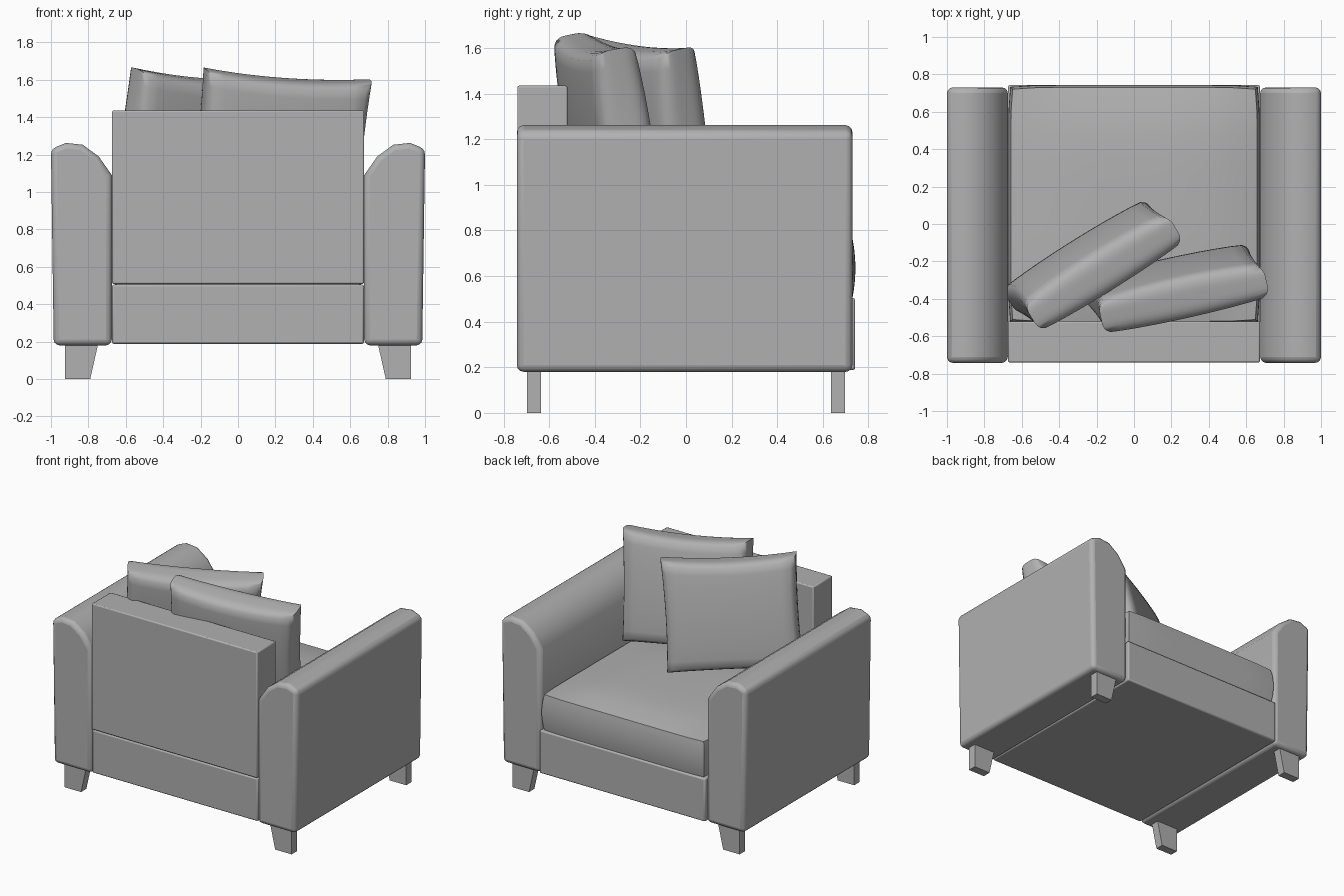
import bpy, bmesh
from math import radians

if "Cube" in bpy.data.objects:
    bpy.data.objects.remove(bpy.data.objects["Cube"])

# Mid-grey upholstery
grey = bpy.data.materials.new("grey_fabric")
grey.diffuse_color = (0.44, 0.44, 0.44, 1)
grey.use_nodes = True
grey.node_tree.nodes["Principled BSDF"].inputs["Base Color"].default_value = grey.diffuse_color


def finish(name, bm, bevel=0.0, segments=2, smooth=35):
    bmesh.ops.recalc_face_normals(bm, faces=bm.faces)
    me = bpy.data.meshes.new(name)
    bm.to_mesh(me)
    bm.free()
    me.materials.append(grey)
    ob = bpy.data.objects.new(name, me)
    bpy.context.collection.objects.link(ob)
    if bevel:
        m = ob.modifiers.new("Bevel", 'BEVEL')
        m.width, m.segments = bevel, segments
        m.limit_method, m.angle_limit = 'ANGLE', radians(50)
    bpy.ops.object.select_all(action='DESELECT')
    ob.select_set(True)
    bpy.context.view_layer.objects.active = ob
    bpy.ops.object.shade_smooth_by_angle(angle=radians(smooth))
    return ob


def prism(name, profile, y0, y1, **kw):
    """Extrude an (x, z) outline from y0 to y1."""
    bm = bmesh.new()
    face = bm.faces.new([bm.verts.new((x, y0, z)) for x, z in profile])
    new = bmesh.ops.extrude_face_region(bm, geom=[face])["geom"]
    verts = [g for g in new if isinstance(g, bmesh.types.BMVert)]
    bmesh.ops.translate(bm, verts=verts, vec=(0, y1 - y0, 0))
    return finish(name, bm, **kw)


def soft_block(name, shape, cuts=9, **kw):
    """Subdivided cube whose -1..1 coordinates are reshaped by a function."""
    bm = bmesh.new()
    bmesh.ops.create_cube(bm, size=2)
    bmesh.ops.subdivide_edges(bm, edges=bm.edges[:], cuts=cuts, use_grid_fill=True)
    for v in bm.verts:
        v.co = shape(*v.co)
    return finish(name, bm, **kw)


def rect(x, z0, z1):
    return [(-x, z0), (x, z0), (x, z1), (-x, z1)]


# Base frame and backrest
prism("base", rect(0.674, 0.188, 0.504), -0.735, 0.742, bevel=0.01)
prism("backrest", rect(0.674, 0.508, 1.435), -0.74, -0.52, bevel=0.008)

# Arms with rounded tops, and tapered legs, on both sides
arm = [(0.675, 0.18), (0.985, 0.18), (1.0, 1.23), (0.92, 1.262),
       (0.83, 1.252), (0.745, 1.19), (0.675, 1.09)]
leg = [(0.79, 0), (0.925, 0), (0.925, 0.2), (0.745, 0.2)]
for side, s in (("left", -1), ("right", 1)):
    prism(side + "_arm", [(s * x, z) for x, z in arm], -0.742, 0.73,
          bevel=0.03, segments=3, smooth=50)
    for end, y in (("front", -0.697), ("back", 0.635)):
        prism(f"{end}_{side}_leg", [(s * x, z) for x, z in leg], y, y + 0.062)


# Seat cushion: crowned top, bulging sides
def seat_shape(u, v, w):
    bulge = 0.98 + 0.02 * (1 - w * w)
    z = 0.635 + 0.13 * w
    if w > 0:
        z += 0.05 * w * (1 - u ** 4) * (1 - v ** 4)
    corner = 1 - 0.015 * u ** 8 * v ** 8
    return (0.672 * u * bulge * corner, 0.105 + 0.638 * v * bulge * corner, z)


soft_block("seat_cushion", seat_shape, smooth=50)


# Throw pillows: concave edges, blunt thick corners, fuller in the middle
def pillow_shape(u, v, w):
    rim_u = 1 - 0.08 * w ** 4 * u ** 6
    rim_v = 1 - 0.08 * w ** 4 * v ** 6
    pinch = 0.07 if v > 0 else 0.03
    x = 0.455 * u * (1 - 0.03 * (1 - v * v)) * rim_u
    z = 0.39 * v * (1 - pinch * (1 - u * u)) * rim_v
    y = w * (0.09 + 0.02 * (2 - u * u - v * v))
    return (x, y, z)


for name, loc, turn in (("left_pillow", (-0.22, -0.22, 1.245), 32),
                        ("right_pillow", (0.225, -0.345, 1.245), 12.5)):
    pillow = soft_block(name, pillow_shape, smooth=60)
    pillow.location = loc
    pillow.rotation_euler = (radians(10), radians(4), radians(turn))
